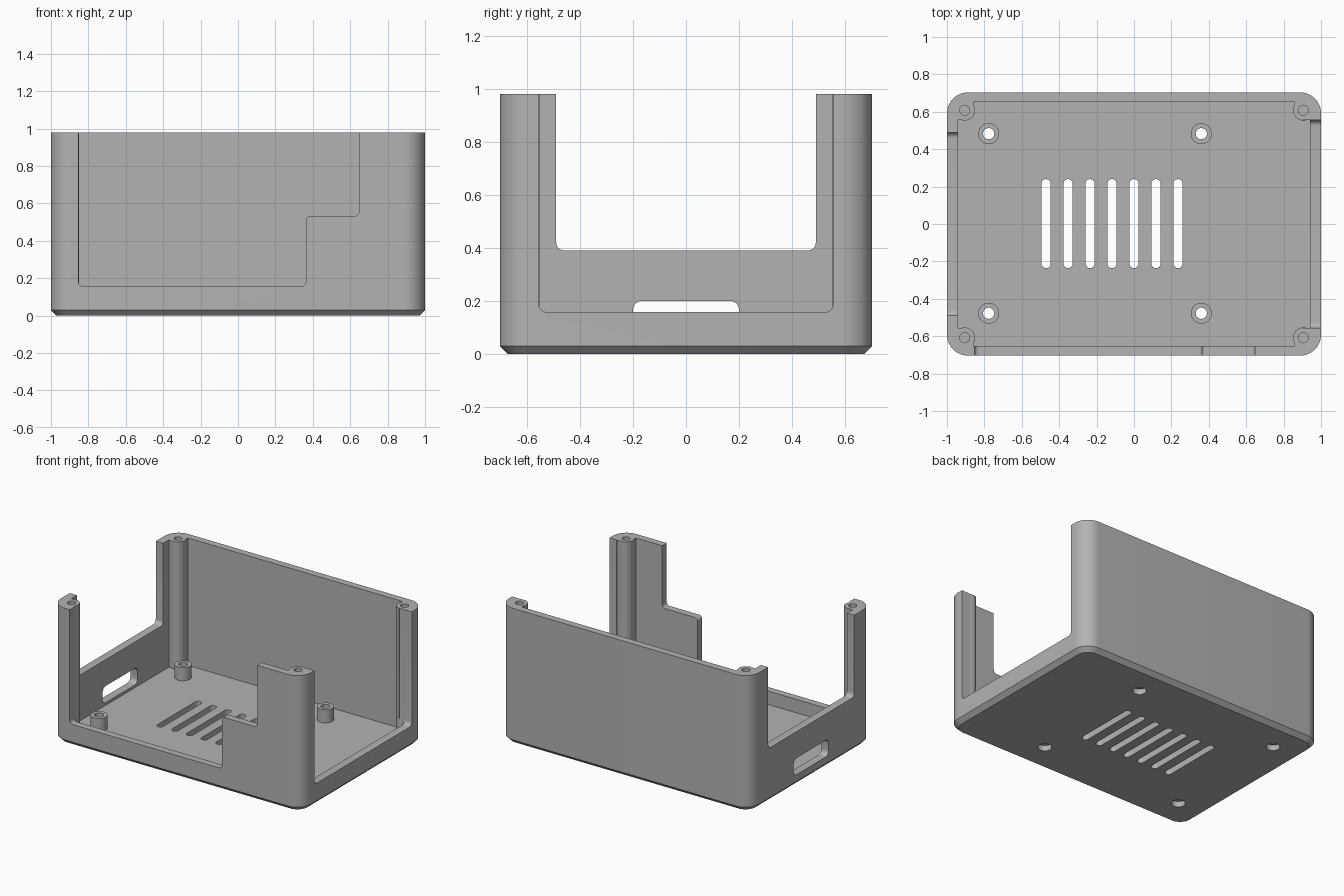
import bpy, bmesh, math
from mathutils import Vector

if "Cube" in bpy.data.objects:
    bpy.data.objects.remove(bpy.data.objects["Cube"])

X, Y, H, FLOOR = 1.0, 0.703, 0.98, 0.06
grey = bpy.data.materials.new("plain grey")
grey.diffuse_color = (0.45, 0.45, 0.45, 1)
grey.use_nodes = True
grey.node_tree.nodes["Principled BSDF"].inputs["Base Color"].default_value = grey.diffuse_color


def rounded(pts, r, n=8):
    """Fillet every right-angled corner of a polygon."""
    out = []
    for i, p in enumerate(pts):
        p = Vector(p)
        a = (Vector(pts[i - 1]) - p).normalized() * r
        b = (Vector(pts[(i + 1) % len(pts)]) - p).normalized() * r
        for k in range(n + 1):
            t = math.pi / 2 * k / n
            out.append(p + a * (1 - math.sin(t)) + b * (1 - math.cos(t)))
    return out


def rect(u0, u1, v0, v1):
    return [(u0, v0), (u1, v0), (u1, v1), (u0, v1)]


def circle(cx, cy, r, n=32):
    return [(cx + r * math.cos(2 * math.pi * k / n), cy + r * math.sin(2 * math.pi * k / n)) for k in range(n)]


def loft(name, rings):
    """Closed solid through matching rings of 3D points."""
    bm = bmesh.new()
    rows = [[bm.verts.new(p) for p in ring] for ring in rings]
    bm.faces.new(rows[0])
    bm.faces.new(rows[-1])
    n = len(rows[0])
    for lo, hi in zip(rows, rows[1:]):
        for i in range(n):
            bm.faces.new((lo[i], lo[(i + 1) % n], hi[(i + 1) % n], hi[i]))
    bmesh.ops.recalc_face_normals(bm, faces=bm.faces)
    me = bpy.data.meshes.new(name)
    bm.to_mesh(me)
    bm.free()
    me.materials.append(grey)
    ob = bpy.data.objects.new(name, me)
    bpy.context.collection.objects.link(ob)
    return ob


def prism(name, pts, axis, lo, hi):
    place = {"x": lambda u, v, w: (w, u, v),
             "y": lambda u, v, w: (u, w, v),
             "z": lambda u, v, w: (u, v, w)}[axis]
    return loft(name, [[place(u, v, w) for u, v in pts] for w in (lo, hi)])


def combine(tool, op="DIFFERENCE"):
    """Apply a boolean to the case and discard the tool."""
    mod = case.modifiers.new("cut", "BOOLEAN")
    mod.operation, mod.object, mod.solver = op, tool, "EXACT"
    bpy.context.view_layer.objects.active = case
    bpy.ops.object.modifier_apply(modifier=mod.name)
    bpy.data.objects.remove(tool)


# Outer body with rounded corners and a chamfered base
outer = rounded(rect(-X, X, -Y, Y), 0.11, 12)
base = rounded(rect(-X + 0.03, X - 0.03, -Y + 0.03, Y - 0.03), 0.08, 12)
case = loft("case", [[(u, v, z) for u, v in ring] for ring, z in ((base, 0), (outer, 0.03), (outer, H))])

# Cavity that leaves a round screw pillar in each corner
PX, PY, PR = 0.905, 0.608, 0.055
corner = [(0.942, 0.556)]
corner += [(PX + PR * math.cos(math.radians(a)), PY + PR * math.sin(math.radians(a))) for a in range(290, 149, -10)]
corner += [(0.857, 0.652)]
cavity = []
for sx, sy in ((1, 1), (-1, 1), (-1, -1), (1, -1)):
    pts = [(sx * u, sy * v) for u, v in corner]
    cavity += pts if sx * sy > 0 else pts[::-1]
combine(prism("cavity", cavity, "z", FLOOR, 1.2))

# Side, front and port openings
combine(prism("right_opening", rounded(rect(-0.555, 0.555, 0.157, 1.2), 0.03), "x", 0.9, 1.1))
combine(prism("left_opening", rounded(rect(-0.49, 0.49, 0.39, 1.2), 0.03), "x", -1.1, -0.9))
combine(prism("left_port", rounded(rect(-0.2, 0.2, 0.08, 0.2), 0.035), "x", -1.1, -0.9))
step = [(-0.853, 0.157), (0.363, 0.157), (0.363, 0.532), (0.647, 0.532), (0.647, 1.2), (-0.853, 1.2)]
combine(prism("front_opening", rounded(step, 0.025), "y", -0.8, -0.635))

# Vent slots in the floor
for i in range(7):
    x = -0.47 + 0.1175 * i
    combine(prism("vent", rounded(rect(x - 0.024, x + 0.024, -0.236, 0.24), 0.0235, 6), "z", -0.1, 0.1))

# Screw holes in the corner pillars
for sx in (-1, 1):
    for sy in (-1, 1):
        combine(prism("pillar_hole", circle(sx * PX, sy * PY, 0.027), "z", FLOOR, 1.2))

# Board standoffs with through holes and counterbores
for x in (-0.777, 0.36):
    for y in (-0.477, 0.483):
        combine(prism("standoff", circle(x, y, 0.056), "z", 0.05, 0.155), "UNION")
        combine(prism("standoff_hole", circle(x, y, 0.03), "z", -0.1, 0.3))
        combine(prism("counterbore", circle(x, y, 0.046), "z", -0.1, 0.04))

case.select_set(True)
bpy.context.view_layer.objects.active = case
bpy.ops.object.shade_smooth_by_angle(angle=math.radians(30))
